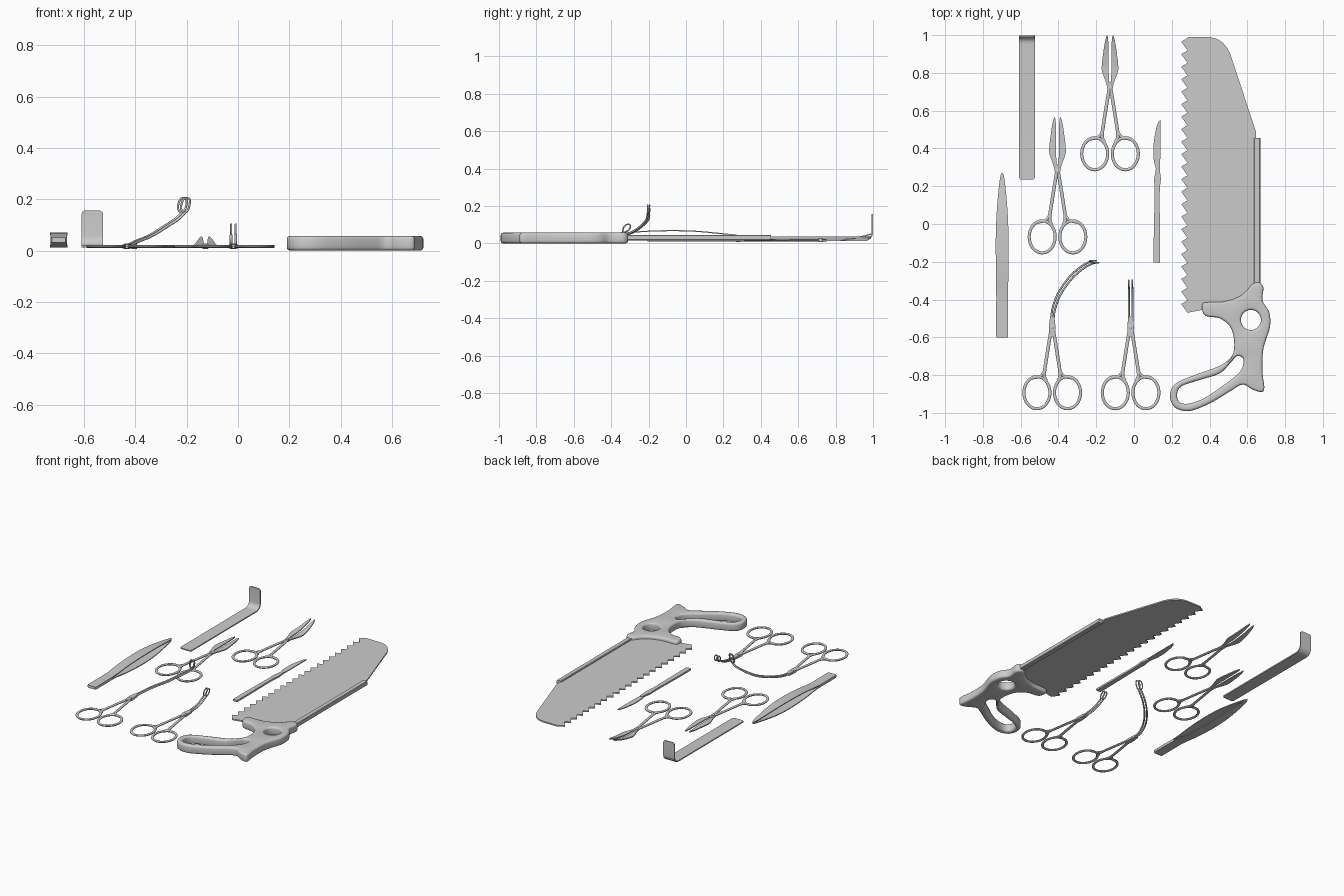
import bpy, bmesh, math
from mathutils import Vector

if "Cube" in bpy.data.objects:
    bpy.data.objects.remove(bpy.data.objects["Cube"])


def smooth_path(pts, n=5, closed=False):
    """Catmull-Rom resampling of points of any dimension."""
    p = [Vector(q) for q in pts]
    if n < 2:
        return p
    m, out = len(p), []
    for i in range(m if closed else m - 1):
        if closed:
            a, b, c, d = (p[(i + k) % m] for k in (-1, 0, 1, 2))
        else:
            a, b, c, d = p[max(i - 1, 0)], p[i], p[i + 1], p[min(i + 2, m - 1)]
        for k in range(n):
            t = k / n
            out.append((b * 2 + (c - a) * t + (a * 2 - b * 5 + c * 4 - d) * t * t
                        + (b * 3 - a - c * 3 + d) * t ** 3) * 0.5)
    if not closed:
        out.append(p[-1])
    return out


def finish(name, bm):
    bmesh.ops.recalc_face_normals(bm, faces=bm.faces[:])
    me = bpy.data.meshes.new(name)
    bm.to_mesh(me)
    bm.free()
    me.shade_smooth()
    me.set_sharp_from_angle(angle=math.radians(40))
    ob = bpy.data.objects.new(name, me)
    bpy.context.scene.collection.objects.link(ob)
    return ob


def plate(name, loops, layers):
    """Flat part from an outer loop and holes; layers are (inset, z)."""
    bm = bmesh.new()
    caps = []
    for li, loop in enumerate(loops):
        p = [Vector(q) for q in loop]
        m = len(p)
        area = sum(p[i - 1].x * p[i].y - p[i].x * p[i - 1].y for i in range(m))
        s = (1 if area > 0 else -1) * (1 if li == 0 else -1)
        rings = []
        for d, z in layers:
            ring = []
            for i in range(m):
                t = (p[(i + 1) % m] - p[i - 1]).normalized()
                ring.append(bm.verts.new((p[i].x - t.y * s * d, p[i].y + t.x * s * d, z)))
            rings.append(ring)
        for r0, r1 in zip(rings, rings[1:]):
            for i in range(m):
                bm.faces.new((r0[i - 1], r0[i], r1[i], r1[i - 1]))
        caps.append((rings[0], rings[-1]))
    for k in (0, 1):
        edges = [bm.edges.get((r[k][i - 1], r[k][i])) for r in caps for i in range(len(r[k]))]
        bmesh.ops.triangle_fill(bm, edges=edges, use_beauty=True, normal=(0, 0, 1))
    return finish(name, bm)


def strip(name, rows, thick, n=5):
    """Bent metal strip through rows of (x0, x1, y, z)."""
    r = smooth_path(rows, n)
    bm = bmesh.new()
    secs = []
    for i, (x0, x1, y, z) in enumerate(r):
        a, b = r[max(i - 1, 0)], r[min(i + 1, len(r) - 1)]
        t = Vector((b[2] - a[2], b[3] - a[3])).normalized() * thick / 2
        secs.append([bm.verts.new(c) for c in (
            (x0, y - t.y, z + t.x), (x1, y - t.y, z + t.x),
            (x1, y + t.y, z - t.x), (x0, y + t.y, z - t.x))])
    for a, b in zip(secs, secs[1:]):
        for k in range(4):
            bm.faces.new((a[k - 1], a[k], b[k], b[k - 1]))
    bm.faces.new(secs[0])
    bm.faces.new(secs[-1])
    return finish(name, bm)


def tube(name, pts, rad, closed=False, n=6, flat=1.0):
    """Round wire along a smooth path, optionally flattened in z."""
    p = smooth_path(pts, n, closed)
    m = len(p)
    bm = bmesh.new()
    secs, prev = [], None
    for i, c in enumerate(p):
        a = p[i - 1] if closed or i else p[0]
        b = p[(i + 1) % m] if closed or i < m - 1 else p[-1]
        t = (b - a).normalized()
        if prev is None:
            prev = Vector((0, 0, 1)) if abs(t.z) < 0.9 else Vector((1, 0, 0))
        u = (prev - t * prev.dot(t)).normalized()
        prev = u
        v = t.cross(u)
        ring = []
        for k in range(10):
            w = math.tau * k / 10
            o = (u * math.cos(w) + v * math.sin(w)) * rad
            ring.append(bm.verts.new((c.x + o.x, c.y + o.y, c.z + o.z * flat)))
        secs.append(ring)
    for i in range(0 if closed else 1, m):
        a, b = secs[i - 1], secs[i]
        for k in range(10):
            bm.faces.new((a[k - 1], a[k], b[k], b[k - 1]))
    if not closed:
        bm.faces.new(secs[0])
        bm.faces.new(secs[-1])
    return finish(name, bm)


def circle(cx, cy, rx, ry, n):
    return [(cx + rx * math.cos(math.tau * i / n), cy + ry * math.sin(math.tau * i / n))
            for i in range(n)]


Z = 0.016


def finger_grips(name, px, py):
    """Pair of finger rings with crossing shanks and a pivot pin."""
    for s, side in ((-1, "left"), (1, "right")):
        def at(x, y):
            return (px + s * x, py + y, Z)
        ring = [(x, y, Z) for x, y in circle(px + s * 0.081, py - 0.348, 0.069, 0.085, 32)]
        tube(f"{name}_{side}_ring", ring, 0.0085, True, 1, 0.75)
        tube(f"{name}_{side}_shank", [at(0.03, -0.285), at(0.042, -0.255), at(0.031, -0.17),
                                      at(0.003, 0), at(-0.008, 0.03)], 0.0095, flat=0.65)
        tube(f"{name}_{side}_ring_joint", [at(0.11, -0.271), at(0.065, -0.262),
                                           at(0.042, -0.235)], 0.008, flat=0.75)
    plate(f"{name}_pivot", [circle(px, py, 0.012, 0.012, 16)],
          [(0.003, 0.006), (0, 0.008), (0, 0.025), (0.003, 0.027)])


# Saw: toothed blade, stiffening spine, rounded handle
teeth, top, bottom = 22, 0.985, -0.47
p = (top - bottom) / teeth
edge = []
for i in range(teeth):
    y = top - i * p
    edge += [(0.283, y), (0.25, y - p * 0.3)]
blade = edge + [(0.283, bottom), (0.36, -0.455), (0.645, -0.42), (0.645, 0.49)]
blade += [(0.51, 0.90), (0.495, 0.93), (0.47, 0.96), (0.44, 0.98), (0.40, 0.99), (0.29, 0.99)]
plate("saw_blade", [blade], [(0, 0.027), (0, 0.036)])
plate("saw_spine", [[(0.635, -0.36), (0.669, -0.36), (0.669, 0.455), (0.635, 0.455)]],
      [(0.004, 0.016), (0, 0.02), (0, 0.041), (0.004, 0.045)])
handle = [(.36, -.43), (.365, -.47), (.39, -.49), (.455, -.50), (.51, -.545), (.53, -.62),
          (.52, -.695), (.455, -.75), (.32, -.80), (.22, -.845), (.19, -.905), (.215, -.97),
          (.295, -.99), (.41, -.945), (.51, -.885), (.575, -.85), (.625, -.875), (.675, -.89),
          (.69, -.865), (.68, -.78), (.685, -.66), (.72, -.545), (.715, -.465), (.68, -.405),
          (.685, -.335), (.66, -.31), (.625, -.32), (.59, -.36), (.545, -.39), (.47, -.412),
          (.38, -.415)]
grip_hole = [(.228, -.905), (.25, -.86), (.35, -.825), (.455, -.79), (.515, -.73), (.545, -.70),
             (.577, -.71), (.577, -.75), (.55, -.795), (.465, -.86), (.375, -.92), (.295, -.95),
             (.243, -.945)]
H = 0.057
r = 0.013
quarter = [(r * (1 - math.cos(a)), r * (1 - math.sin(a)))
           for a in (0, math.pi / 6, math.pi / 3, math.pi / 2)]
layers = [(d, z) for d, z in reversed(quarter)]
layers = [(d2, z2) for d2, z2 in zip([q[0] for q in reversed(quarter)],
                                     [q[1] for q in quarter[::-1]])]
layers += [(d, H - z) for d, z in quarter]
plate("saw_handle", [smooth_path(handle, 4, True), smooth_path(grip_hole, 4, True),
                     circle(0.619, -0.508, 0.053, 0.053, 32)], layers)

# Retractor: flat strip with an upturned end
rows = [(-.60, -.535, .235, Z), (-.61, -.525, .245, Z), (-.61, -.525, .95, Z)]
for i in range(1, 7):
    a = math.pi / 2 * i / 6
    rows.append((-.61, -.525, .955 + .04 * math.sin(a), Z + .04 * (1 - math.cos(a))))
rows += [(-.61, -.525, .995, .14), (-.607, -.528, .995, .15), (-.598, -.537, .995, .156)]
strip("retractor", rows, 0.008, 1)

# Tweezers: two bowed arms joined at the tail
cx, cz = -0.698, 0.041
shape = [(.031, -.60, .004), (.031, -.41, .006), (.033, -.25, .021), (.034, -.08, .027),
         (.029, .06, .023), (.019, .18, .012), (.010, .25, .005), (.002, .27, .004)]
for s, side in ((-1, "lower"), (1, "upper")):
    strip(f"tweezers_{side}_arm", [(cx - w, cx + w, y, cz + s * h) for w, y, h in shape], 0.006)
strip("tweezers_tail", [(cx - w, cx + w, y, cz) for w, y in
                        ((.027, -.602), (.032, -.595), (.032, -.41))], 0.018, 1)

# Scalpel: handle and blade
strip("scalpel_handle", [(.104, .138, -.205, Z), (.104, .138, -.1, Z), (.109, .136, .16, Z),
                         (.107, .142, .235, Z), (.114, .138, .275, Z), (.116, .136, .31, Z)], 0.012)
strip("scalpel_blade", [(.116, .136, .29, Z), (.104, .139, .345, Z), (.103, .140, .41, Z),
                        (.112, .140, .48, Z), (.125, .140, .53, Z), (.138, .140, .55, Z)], 0.006)

# Scissors: one straight pair, one with upturned tips
for name, px, py, lift in (("straight_scissors", -.405, .28, 0), ("curved_scissors", -.127, .72, 1)):
    finger_grips(name, px, py)
    for s, side in ((-1, "left"), (1, "right")):
        rows = []
        for inner, outer, y in ((-.008, .012, -.02), (.004, .02, .025), (.007, .042, .09),
                                (.007, .043, .13), (.008, .036, .19), (.009, .027, .25),
                                (.013, .017, .285)):
            z = Z + lift * 0.036 * (max(0, y - 0.06) / 0.225) ** 2
            a, b = px + s * inner, px + s * outer
            rows.append((min(a, b), max(a, b), py + y - lift * y * 0.03, z))
        strip(f"{name}_{side}_blade", rows, 0.007)

# Forceps: box joint plus paired wire jaws ending in open loops
jaws = {
    "curved_forceps": ((-.433, -.545), (.006, -.005), [
        (-.433, -.52, Z), (-.425, -.45, .02), (-.395, -.37, .035), (-.34, -.29, .058),
        (-.28, -.235, .095), (-.235, -.208, .125), (-.213, -.201, .148)], [
        (-.213, -.201, .148), (-.228, -.201, .165), (-.22, -.2, .198), (-.207, -.2, .204),
        (-.194, -.2, .198), (-.198, -.2, .165)]),
    "straight_forceps": ((-.018, -.545), (.009, 0), [
        (-.018, -.52, Z), (-.018, -.44, .022), (-.018, -.38, .037), (-.018, -.335, .06)], [
        (-.018, -.335, .06), (-.018, -.335, .082), (-.018, -.32, .099), (-.018, -.302, .101),
        (-.018, -.298, .085), (-.018, -.312, .067)]),
}
for name, ((px, py), (ox, oy), path, loop) in jaws.items():
    finger_grips(name, px, py)
    strip(f"{name}_box_joint", [(px - w, px + w, py + y, Z) for w, y in
                                ((.007, -.05), (.017, -.015), (.016, .015), (.011, .055))], 0.015)
    for s, side in ((-1, "left"), (1, "right")):
        off = Vector((ox * s, oy * s, 0))
        tube(f"{name}_{side}_jaw", [Vector(q) + off for q in path], 0.0055)
        tube(f"{name}_{side}_loop", [Vector(q) + off for q in loop], 0.004, True)
